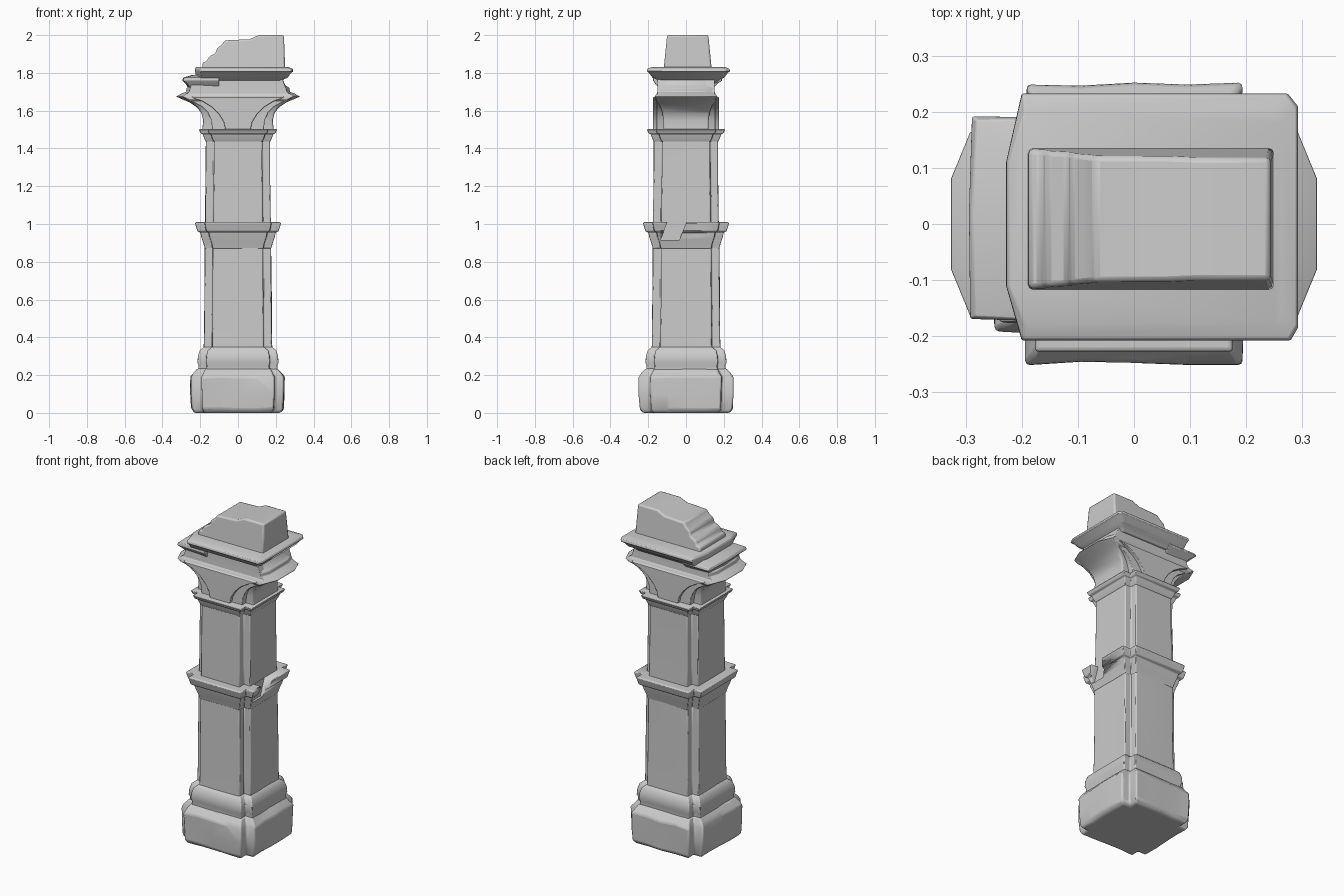
import bpy, bmesh, random
from mathutils import Vector

if "Cube" in bpy.data.objects:
    bpy.data.objects.remove(bpy.data.objects["Cube"])

random.seed(4)


def finish(name, bm, bevel):
    bmesh.ops.recalc_face_normals(bm, faces=bm.faces)
    me = bpy.data.meshes.new(name)
    bm.to_mesh(me)
    bm.free()
    ob = bpy.data.objects.new(name, me)
    bpy.context.collection.objects.link(ob)
    if bevel:
        m = ob.modifiers.new("worn_edges", 'BEVEL')
        m.width, m.segments = bevel, 2
        m.limit_method, m.angle_limit = 'ANGLE', 0.6
    bpy.ops.object.select_all(action='DESELECT')
    ob.select_set(True)
    bpy.context.view_layer.objects.active = ob
    bpy.ops.object.shade_smooth_by_angle(angle=0.6)
    return ob


def loft(name, rings, bevel=0.006, wear=0.0):
    """rings: list of (z, [(x, y), ...]) with equal point counts."""
    bm = bmesh.new()
    n = len(rings[0][1])
    shift = [random.uniform(-wear, wear) for _ in range(n)]
    loops = []
    for i, (z, pts) in enumerate(rings):
        loop = []
        for k, (x, y) in enumerate(pts):
            s = 1 + (shift[k] + random.uniform(-wear, wear) * 0.6) / 0.2
            dz = random.uniform(-wear, wear) if 0 < i < len(rings) - 1 else 0
            loop.append(bm.verts.new((x * s, y * s, z + dz)))
        loops.append(loop)
    for a, b in zip(loops, loops[1:]):
        for k in range(n):
            j = (k + 1) % n
            bm.faces.new((a[k], a[j], b[j], b[k]))
    bm.faces.new(loops[0][::-1])
    bm.faces.new(loops[-1])
    return finish(name, bm, bevel)


def cross(e, a, n=1):
    """Square with notched corners: reach e, face half-width a, n pieces per face."""
    pts = []
    for q in range(4):
        side = [(e, -a + 2 * a * k / n) for k in range(n + 1)] + [(a, a)]
        for x, y in side:
            for _ in range(q):
                x, y = -y, x
            pts.append((x, y))
    return pts


def rect(x0, x1, y0, y1):
    return [(x0, y0), (x1, y0), (x1, y1), (x0, y1)]


def stack(name, prof, n=1, bevel=0.006, wear=0.0):
    return loft(name, [(z, cross(e, a, n)) for z, e, a in prof], bevel, wear)


# Rough plinth and base moulding
stack("plinth", [(0.0, .225, .175), (.02, .243, .187), (.10, .247, .19), (.19, .247, .19),
                 (.212, .232, .18), (.235, .21, .17)], 4, 0.008, 0.004)
stack("base_moulding", [(.2, .215, .17), (.25, .208, .165), (.265, .215, .17), (.30, .212, .168),
                        (.33, .203, .16), (.35, .18, .138)], 1, 0.005)

# Lower and upper shaft
stack("lower_shaft", [(.3, .181, .137), (.45, .178, .135), (.6, .178, .134),
                      (.75, .176, .134), (.93, .175, .133)], 3, 0.006, 0.002)
stack("upper_shaft", [(.97, .174, .131), (1.12, .172, .13), (1.3, .17, .128),
                      (1.5, .17, .128)], 2, 0.006, 0.002)

# Middle collar with a chip out of the right side
collar = stack("middle_collar", [(.87, .176, .134), (.9, .184, .14), (.93, .194, .15), (.955, .2, .155),
                                 (.962, .215, .168), (.985, .222, .173), (1.005, .228, .176),
                                 (1.01, .222, .172)], 1, 0.004)
bm = bmesh.new()
bmesh.ops.create_cube(bm, size=1)
for v in bm.verts:
    v.co = Vector((.24 + v.co.x * .13, -.06 + v.co.y * .1 + v.co.z * .05, .98 + v.co.z * .13))
chip = finish("collar_chip_cutter", bm, 0)
chip.hide_render = True
chip.hide_set(True)
cut = collar.modifiers.new("chip", 'BOOLEAN')
cut.object, cut.operation, cut.solver = chip, 'DIFFERENCE', 'EXACT'

# Neck ring under the capital
stack("neck_ring", [(1.435, .17, .128), (1.455, .18, .137), (1.475, .186, .143), (1.48, .197, .153),
                    (1.5, .207, .16), (1.503, .2, .155)], 1, 0.003)

# Side scroll brackets, flaring to left and right
rings = []
for z, x, t, d, w in [(1.49, .19, .115, .005, .12), (1.55, .184, .115, .005, .12),
                      (1.59, .195, .118, .006, .125), (1.62, .22, .12, .01, .135),
                      (1.645, .258, .115, .02, .15), (1.66, .295, .095, .03, .165),
                      (1.675, .328, .08, .035, .165), (1.69, .3, .08, .03, .155),
                      (1.70, .275, .09, .02, .145), (1.72, .272, .09, .02, .15),
                      (1.735, .25, .1, .02, .145), (1.77, .235, .1, .02, .14)]:
    rings.append((z, [(x, -t), (x, t), (x - d, w), (d - x, w),
                      (-x, t), (-x, -t), (d - x, -w), (x - d, -w)]))
loft("scroll_brackets", rings, 0.003)

# Curved bands and the fan-shaped face on front and back
for name, y, prof in [
    ("capital_band", .155, [(1.49, .135), (1.55, .142), (1.59, .16), (1.62, .19), (1.645, .235),
                            (1.66, .275), (1.675, .295), (1.7, .26), (1.77, .235)]),
    ("capital_fan", .176, [(1.49, .065), (1.54, .075), (1.58, .1), (1.62, .14), (1.65, .19),
                           (1.668, .24), (1.685, .25), (1.71, .235), (1.77, .225)])]:
    loft(name, [(z, rect(-x, x, -(y if z < 1.68 else .152), y if z < 1.68 else .152))
                for z, x in prof], 0.003)

# Top slab, broken away on the left
rings = []
for z, g in [(1.745, .07), (1.765, .052), (1.775, .03), (1.80, .012), (1.808, 0), (1.822, .003), (1.832, .03)]:
    f = .2 * g
    rings.append((z, [(-.2 + f, -.208 + g), (.28 - g, -.208 + g), (.293 - g, -.185 + g),
                      (.293 - g, .21 - g), (.275 - g, .233 - g), (-.2 + f, .233 - g),
                      (-.228 + f, .11), (-.228 + f, -.11)]))
loft("top_slab", rings, 0.003)
loft("broken_slab_ledge", [
    (1.715, [(-.25, -.13), (-.1, -.14), (-.1, .14), (-.25, .13), (-.26, 0)]),
    (1.745, [(-.27, -.16), (-.1, -.165), (-.1, .17), (-.26, .17), (-.28, .03)]),
    (1.76, [(-.293, -.17), (-.1, -.175), (-.1, .19), (-.29, .193), (-.295, .02)]),
    (1.775, [(-.285, -.165), (-.1, -.175), (-.1, .188), (-.28, .185), (-.29, .02)]),
    (1.79, [(-.23, -.12), (-.1, -.14), (-.1, .15), (-.23, .14), (-.24, .02)])], 0.003)

# Broken stump on top: stepped outline with tapering sides
outline = [(-.19, 1.80), (.25, 1.80), (.247, 1.9), (.243, 2.0), (.11, 2.0), (.06, 1.978), (-.07, 1.972),
           (-.085, 1.95), (-.112, 1.93), (-.118, 1.905), (-.155, 1.885), (-.165, 1.862), (-.188, 1.855)]
bm = bmesh.new()
sides = []
for s, y0, y1 in [(-1, .12, .1), (1, .138, .118)]:
    sides.append([bm.verts.new((x, s * (y0 + (y1 - y0) * (z - 1.8) / .2), z)) for x, z in outline])
for k in range(len(outline)):
    j = (k + 1) % len(outline)
    bm.faces.new((sides[0][k], sides[0][j], sides[1][j], sides[1][k]))
bm.faces.new(sides[0])
bm.faces.new(sides[1][::-1])
finish("broken_stump", bm, 0.009)
